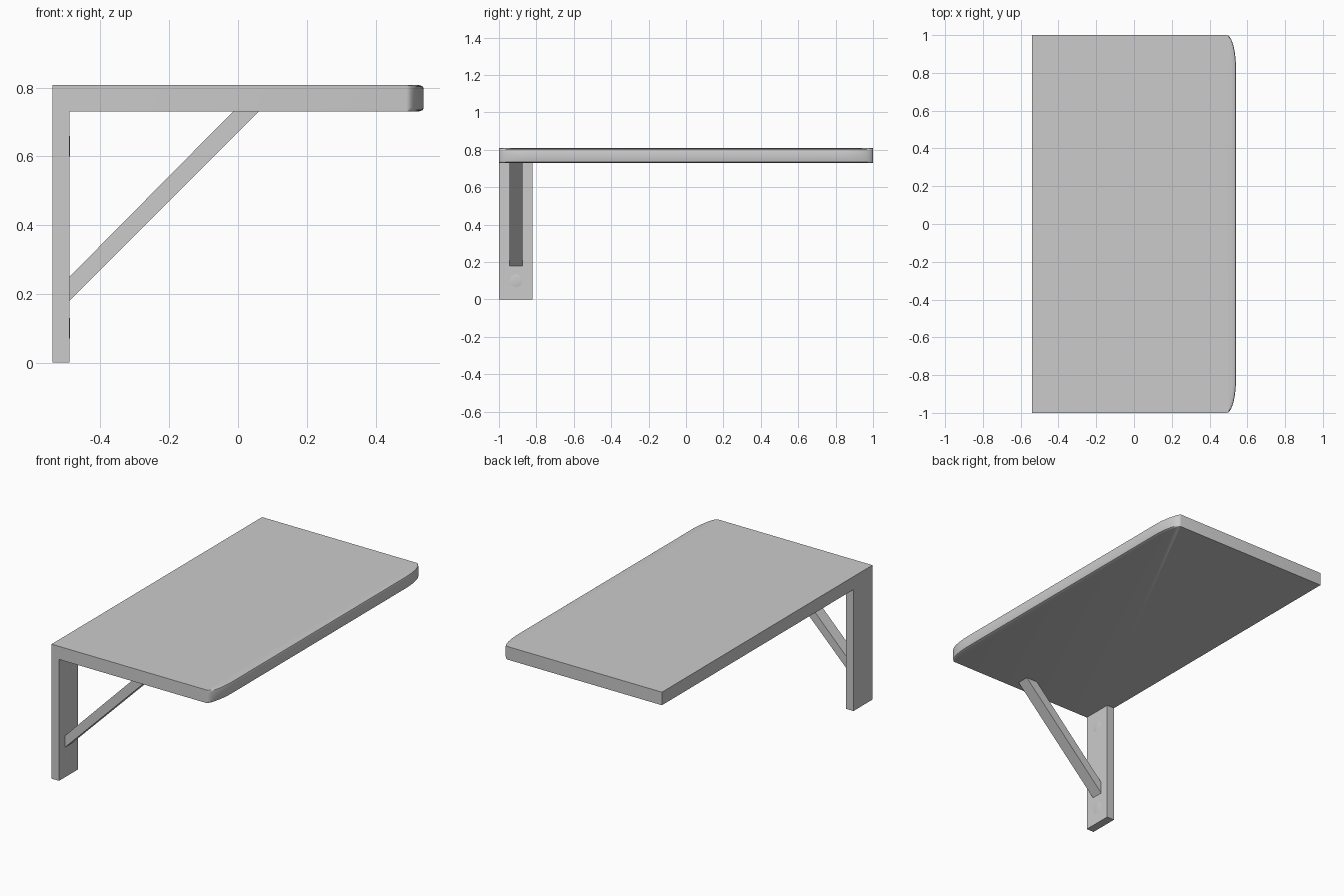
import bpy, bmesh, math

if "Cube" in bpy.data.objects:
    bpy.data.objects.remove(bpy.data.objects["Cube"])


def finish(name, bm, smooth=False):
    bmesh.ops.recalc_face_normals(bm, faces=bm.faces)
    mesh = bpy.data.meshes.new(name)
    bm.to_mesh(mesh)
    bm.free()
    obj = bpy.data.objects.new(name, mesh)
    bpy.context.collection.objects.link(obj)
    if smooth:
        bpy.ops.object.select_all(action='DESELECT')
        obj.select_set(True)
        bpy.context.view_layer.objects.active = obj
        bpy.ops.object.shade_smooth_by_angle(angle=math.radians(35))
    return obj


def loft(name, rings, smooth=False):
    """Join closed point rings and cap both ends."""
    bm = bmesh.new()
    loops = [[bm.verts.new(p) for p in ring] for ring in rings]
    for a, b in zip(loops, loops[1:]):
        for i in range(len(a)):
            j = (i + 1) % len(a)
            bm.faces.new((a[i], a[j], b[j], b[i]))
    bm.faces.new(loops[0])
    bm.faces.new(loops[-1])
    return finish(name, bm, smooth)


def prism(name, profile, y0, y1):
    """Extrude an x-z profile along y."""
    return loft(name, [[(x, y, z) for x, z in profile] for y in (y0, y1)])


# Shelf board: rounded front corners and a softened front edge
def board_ring(z, bulge):
    half = []
    for i in range(13):
        a = math.radians(90 * i / 12)
        half.append((0.49 + 0.05 * bulge * math.sin(a), 0.82 + 0.18 * math.cos(a)))
    pts = [(-0.54, 1.0)] + half
    pts += [(x, -y) for x, y in reversed(pts)]
    return [(x, y, z) for x, y in pts]


layers = [(0.73, 0.5), (0.7315, 0.78), (0.735, 0.95), (0.741, 1.0),
          (0.797, 1.0), (0.803, 0.95), (0.807, 0.78), (0.8085, 0.5)]
loft("shelf_board", [board_ring(z, k) for z, k in layers], smooth=True)

# Wall plate and diagonal brace of the bracket
prism("wall_plate", [(-0.54, 0), (-0.49, 0), (-0.49, 0.73), (-0.54, 0.73)], -1.0, -0.82)
prism("diagonal_brace", [(-0.49, 0.18), (0.06, 0.73), (-0.015, 0.73), (-0.49, 0.25)],
      -0.945, -0.873)

# Shallow screw heads in the wall plate
for name, z in (("lower_screw", 0.10), ("upper_screw", 0.63)):
    rings = []
    for x, r in ((-0.495, 0.036), (-0.49, 0.034), (-0.4885, 0.024), (-0.488, 0.01)):
        rings.append([(x, -0.909 + r * math.cos(math.tau * i / 24),
                       z + r * math.sin(math.tau * i / 24)) for i in range(24)])
    loft(name, rings, smooth=True)
